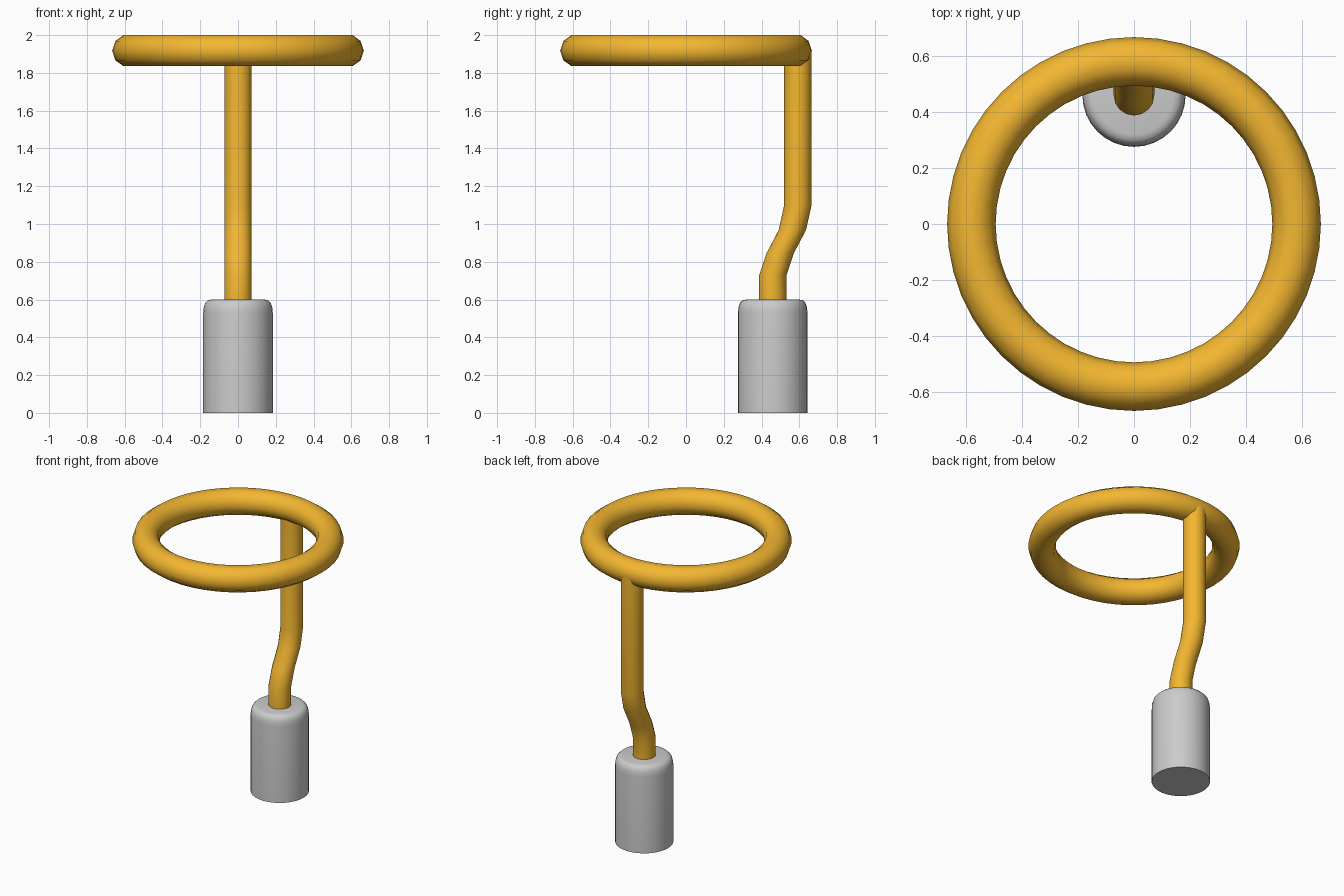
import bpy, bmesh
from math import cos, sin, pi, radians

if "Cube" in bpy.data.objects:
    bpy.data.objects.remove(bpy.data.objects["Cube"])


def lathe_stack(name, sections, sides):
    """Loft horizontal circles given as (y_centre, z, radius), capped at both ends."""
    bm = bmesh.new()
    rings = []
    for y, z, r in sections:
        rings.append([bm.verts.new((r * cos(2 * pi * i / sides),
                                    y + r * sin(2 * pi * i / sides), z))
                      for i in range(sides)])
    for a, b in zip(rings, rings[1:]):
        for i in range(sides):
            j = (i + 1) % sides
            bm.faces.new((a[i], a[j], b[j], b[i]))
    bm.faces.new(rings[0][::-1])
    bm.faces.new(rings[-1])
    mesh = bpy.data.meshes.new(name)
    bm.to_mesh(mesh)
    bm.free()
    obj = bpy.data.objects.new(name, mesh)
    bpy.context.collection.objects.link(obj)
    return obj


def smooth(obj, angle):
    bpy.ops.object.select_all(action='DESELECT')
    obj.select_set(True)
    bpy.context.view_layer.objects.active = obj
    bpy.ops.object.shade_smooth_by_angle(angle=radians(angle))


yellow = bpy.data.materials.new("yellow")
yellow.diffuse_color = (0.9, 0.47, 0.03, 1)
yellow.use_nodes = True
yellow.node_tree.nodes["Principled BSDF"].inputs["Base Color"].default_value = yellow.diffuse_color

# Grey handle with a rounded top rim
base_y = 0.459
handle = lathe_stack("handle", [(base_y, z, r) for r, z in (
    (0.184, 0), (0.184, 0.53), (0.181, 0.56), (0.173, 0.583),
    (0.16, 0.596), (0.14, 0.6))], 32)
smooth(handle, 40)

# Stem with an offset bend, ending inside the ring
path = [(0.459, 0.58), (0.459, 0.727), (0.498, 0.844),
        (0.563, 0.968), (0.592, 1.098), (0.592, 1.915)]
stem = lathe_stack("stem", [(y, z, 0.0725) for y, z in path], 16)
stem.data.materials.append(yellow)
smooth(stem, 40)

# Ring on top
bpy.ops.mesh.primitive_torus_add(major_radius=0.5795, minor_radius=0.0865,
                                 major_segments=48, minor_segments=10,
                                 location=(0, 0, 1.9177))
ring = bpy.context.object
ring.name = "ring"
ring.data.materials.append(yellow)
smooth(ring, 60)
